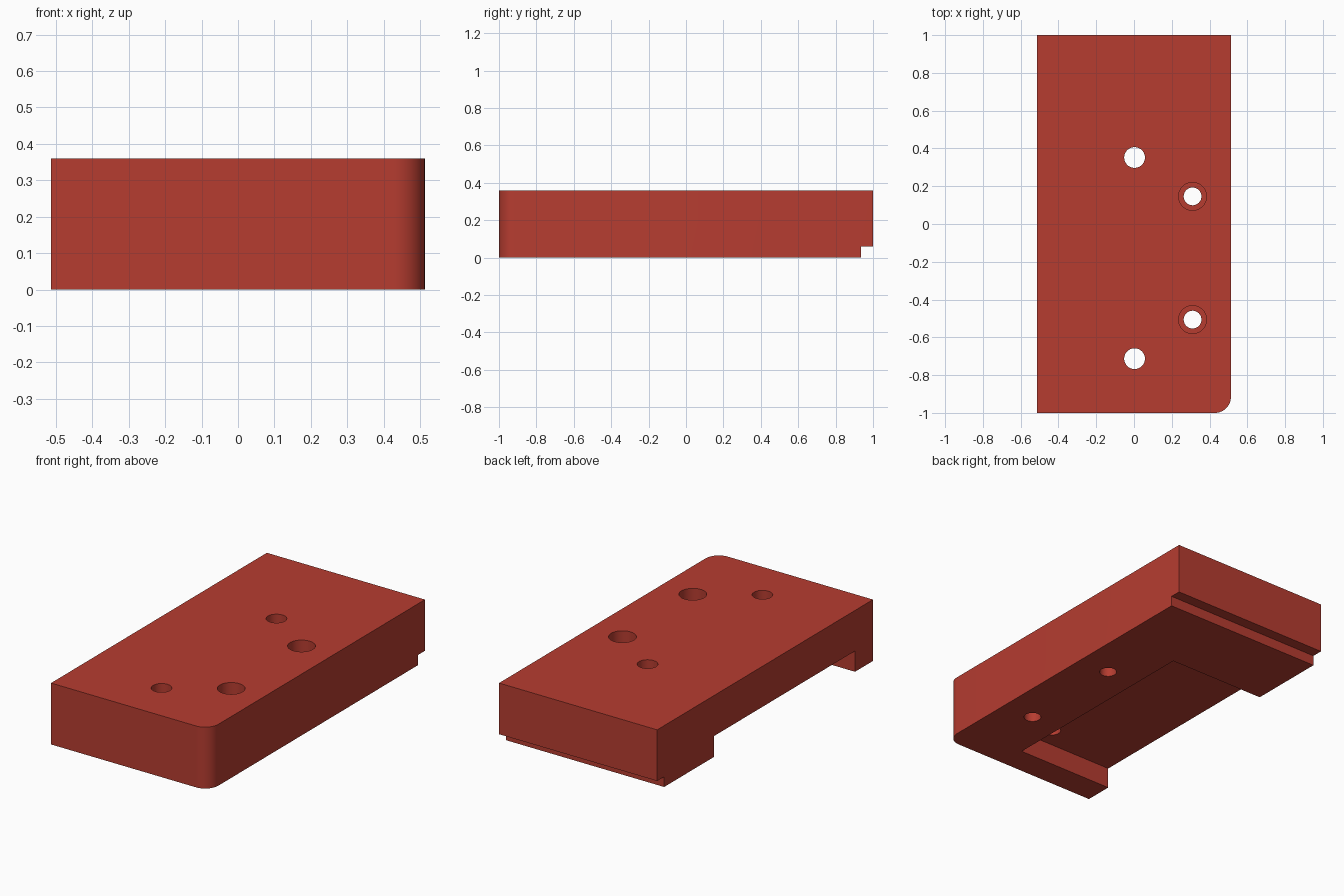
import bpy, bmesh, math

if "Cube" in bpy.data.objects:
    bpy.data.objects.remove(bpy.data.objects["Cube"])

HX, HY, H = 0.513, 1.0, 0.36      # half width, half length, height
R = 0.085                         # rounded corner radius

red = bpy.data.materials.new("brick red")
red.diffuse_color = (0.47, 0.046, 0.030, 1)
red.use_nodes = True
red.node_tree.nodes["Principled BSDF"].inputs["Base Color"].default_value = red.diffuse_color


def mesh_object(name, bm):
    bmesh.ops.recalc_face_normals(bm, faces=bm.faces)
    me = bpy.data.meshes.new(name)
    bm.to_mesh(me)
    bm.free()
    ob = bpy.data.objects.new(name, me)
    bpy.context.collection.objects.link(ob)
    me.materials.append(red)
    return ob


def prism(name, outline, z0, z1):
    """Extrude a flat outline from z0 to z1."""
    bm = bmesh.new()
    face = bm.faces.new([bm.verts.new((x, y, z0)) for x, y in outline])
    top = bmesh.ops.extrude_face_region(bm, geom=[face])["geom"]
    verts = [v for v in top if isinstance(v, bmesh.types.BMVert)]
    bmesh.ops.translate(bm, verts=verts, vec=(0, 0, z1 - z0))
    return mesh_object(name, bm)


def box(name, x0, x1, y0, y1, z0, z1):
    return prism(name, [(x0, y0), (x1, y0), (x1, y1), (x0, y1)], z0, z1)


def cylinder(name, x, y, r, z0, z1, n=48):
    ring = [(x + r * math.cos(2 * math.pi * i / n),
             y + r * math.sin(2 * math.pi * i / n)) for i in range(n)]
    return prism(name, ring, z0, z1)


def cut(target, cutter):
    mod = target.modifiers.new("cut", 'BOOLEAN')
    mod.operation, mod.solver, mod.object = 'DIFFERENCE', 'EXACT', cutter
    bpy.context.view_layer.objects.active = target
    bpy.ops.object.modifier_apply(modifier=mod.name)
    bpy.data.objects.remove(cutter)


# Block with one rounded front corner
corner = [(HX - R + R * math.cos(a), -HY + R + R * math.sin(a))
          for a in (math.radians(-90 + 90 * i / 12) for i in range(13))]
block = prism("mounting_block", [(-HX, -HY)] + corner + [(HX, HY), (-HX, HY)], 0, H)

# Step along the lower back edge, and the underside pocket open to the left
cut(block, box("step_cutter", -1, 1, 0.935, 1.2, -0.1, 0.06))
cut(block, box("pocket_cutter", -1, 0.112, -0.834, 0.472, -0.1, 0.122))

# Plain through holes above the pocket
for y in (0.352, -0.713):
    cut(block, cylinder("hole_cutter", 0.003, y, 0.055, -0.1, 0.5))

# Counterbored screw holes
for y in (0.146, -0.506):
    cut(block, cylinder("hole_cutter", 0.31, y, 0.047, -0.1, 0.5))
    cut(block, cylinder("counterbore_cutter", 0.31, y, 0.074, 0.18, 0.5))

# Smooth round walls, sharp edges kept
bpy.ops.object.select_all(action='DESELECT')
block.select_set(True)
bpy.context.view_layer.objects.active = block
bpy.ops.object.shade_smooth_by_angle(angle=math.radians(30))
